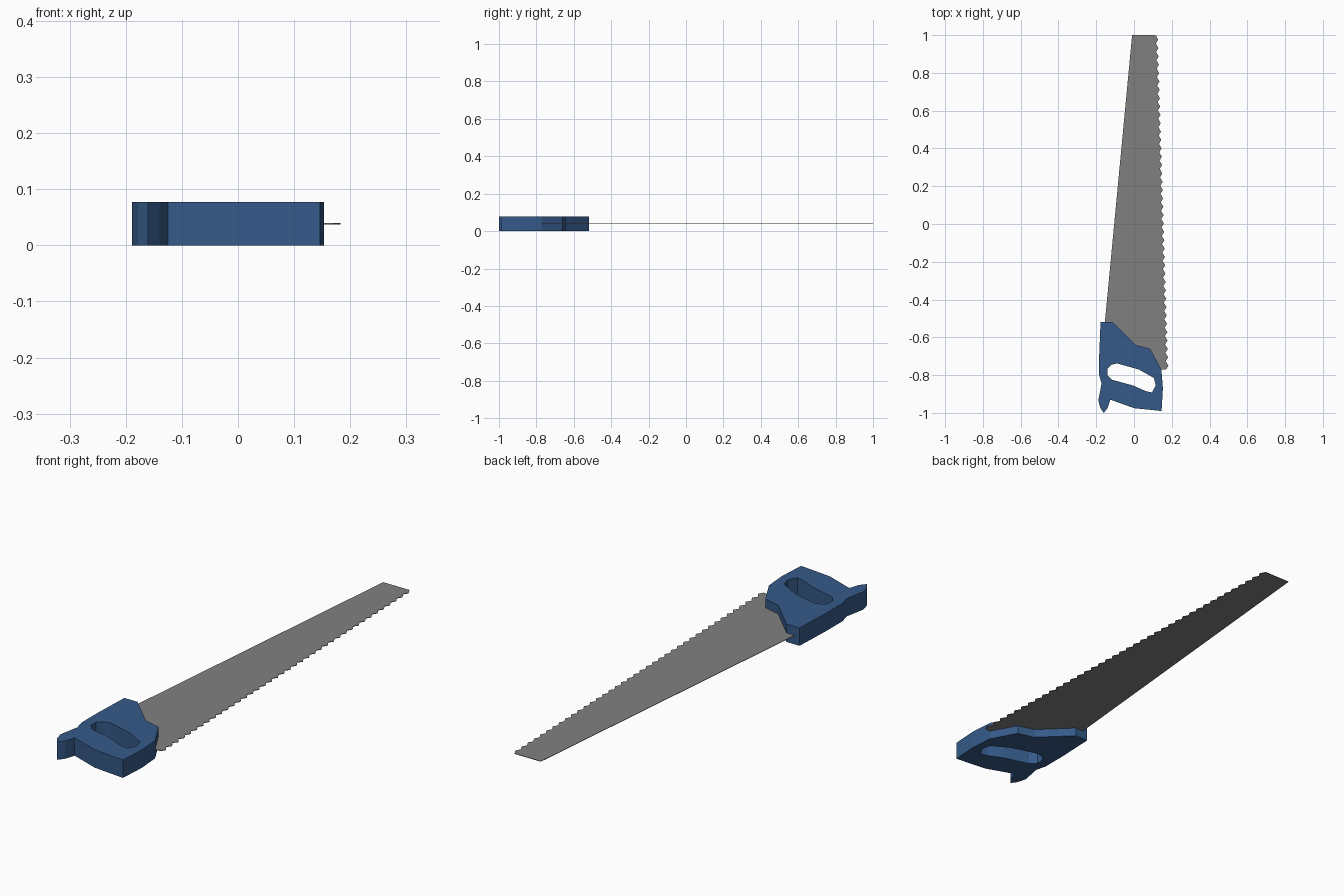
import bpy, bmesh

if "Cube" in bpy.data.objects:
    bpy.data.objects.remove(bpy.data.objects["Cube"])


def material(name, rgb):
    m = bpy.data.materials.new(name)
    m.diffuse_color = (*rgb, 1)
    m.use_nodes = True
    m.node_tree.nodes["Principled BSDF"].inputs["Base Color"].default_value = m.diffuse_color
    return m


def plate(name, loops, z0, z1, mat):
    """Flat plate from 2D outlines (later loops are holes)."""
    cu = bpy.data.curves.new(name, 'CURVE')
    cu.dimensions = '2D'
    cu.fill_mode = 'BOTH'
    cu.extrude = (z1 - z0) / 2
    for pts in loops:
        sp = cu.splines.new('POLY')
        sp.points.add(len(pts) - 1)
        for p, (x, y) in zip(sp.points, pts):
            p.co = (x, y, 0, 1)
        sp.use_cyclic_u = True
        sp.use_smooth = False
    tmp = bpy.data.objects.new(name + "_outline", cu)
    bpy.context.collection.objects.link(tmp)
    bpy.context.view_layer.update()
    me = bpy.data.meshes.new_from_object(
        tmp.evaluated_get(bpy.context.evaluated_depsgraph_get()))
    bpy.data.objects.remove(tmp)

    bm = bmesh.new()
    bm.from_mesh(me)
    bmesh.ops.remove_doubles(bm, verts=bm.verts, dist=1e-5)
    bmesh.ops.recalc_face_normals(bm, faces=bm.faces)
    bmesh.ops.translate(bm, verts=bm.verts, vec=(0, 0, (z0 + z1) / 2))
    for f in bm.faces:
        f.smooth = False
    bm.to_mesh(me)
    bm.free()
    me.materials.clear()
    me.materials.append(mat)
    ob = bpy.data.objects.new(name, me)
    bpy.context.collection.objects.link(ob)
    return ob


blue = material("handle blue", (0.036, 0.102, 0.25))
steel = material("steel grey", (0.216, 0.216, 0.216))

# Handle with grip hole
outline = [(-.177, -.518), (-.115, -.518), (.01, -.64), (.085, -.66),
           (.145, -.77), (.153, -.87), (.146, -.99), (0, -.975),
           (-.125, -.93), (-.14, -.975), (-.16, -1), (-.178, -.975),
           (-.189, -.935), (-.172, -.845), (-.184, -.8), (-.184, -.69)]
grip = [(-.14, -.765), (-.118, -.745), (-.09, -.738), (.025, -.77),
        (.105, -.815), (.115, -.855), (.095, -.892), (.063, -.885),
        (-.005, -.855), (-.115, -.825), (-.14, -.8)]
plate("handle", [outline, grip], 0, 0.077, blue)

# Blade: straight back, toothed right edge, root buried in the handle
teeth = 40
top, root = 1.0, -0.77
step = (top - root) / teeth
blade = [(-.158, -.56), (-.01, top)]
for i in range(teeth):
    y = top - i * step
    t = (i + 0.5) / teeth
    blade.append((.114 + .054 * t, y))
    blade.append((.127 + .056 * t, y - step * 0.55))
blade += [(.17, root), (.13, root), (.0, -.69)]
plate("blade", [blade], 0.0372, 0.0394, steel)
